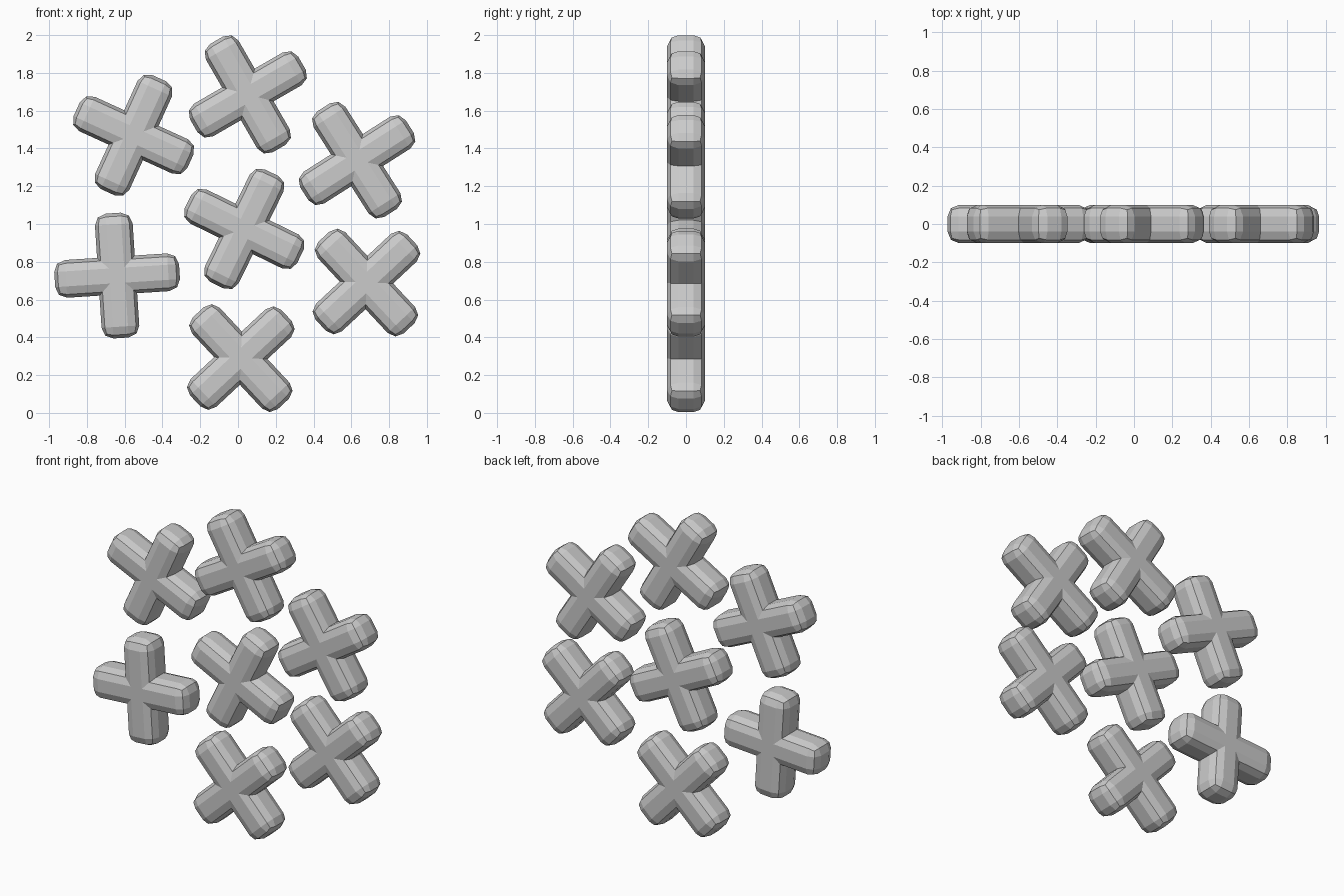
import bpy, bmesh
from math import radians

if "Cube" in bpy.data.objects:
    bpy.data.objects.remove(bpy.data.objects["Cube"])

L, W, D, R = 0.331, 0.1, 0.1, 0.06   # arm reach, half width, half depth, edge rounding


def cross_mesh():
    """Plus-shaped prism with every edge rounded except the four inner corners."""
    outline = [(L, -W), (L, W), (W, W), (W, L), (-W, L), (-W, W),
               (-L, W), (-L, -W), (-W, -W), (-W, -L), (W, -L), (W, -W)]
    bm = bmesh.new()
    front = bm.faces.new([bm.verts.new((x, -D, z)) for x, z in outline])
    ext = bmesh.ops.extrude_face_region(bm, geom=[front], use_keep_orig=True)
    moved = [g for g in ext["geom"] if isinstance(g, bmesh.types.BMVert)]
    bmesh.ops.translate(bm, verts=moved, vec=(0, 2 * D, 0))
    bmesh.ops.recalc_face_normals(bm, faces=bm.faces)

    def inner(e):
        return all(abs(abs(v.co.x) - W) < 1e-4 and abs(abs(v.co.z) - W) < 1e-4
                   for v in e.verts)
    edges = [e for e in bm.edges if not inner(e)]
    bmesh.ops.bevel(bm, geom=edges, offset=R, offset_type='OFFSET', segments=2,
                    profile=0.5, affect='EDGES', clamp_overlap=False)
    bmesh.ops.recalc_face_normals(bm, faces=bm.faces)
    me = bpy.data.meshes.new("cross_piece")
    bm.to_mesh(me)
    bm.free()
    return me


# x, z, counter-clockwise tilt seen from the front
pieces = [
    (0.015, 0.290, 43), (-0.64, 0.727, 3.7), (0.68, 0.69, 43),
    (0.63, 1.338, 32.5), (0.052, 1.686, 30), (-0.553, 1.47, -24.5),
    (0.033, 0.974, -26),
]
mesh = cross_mesh()
for i, (x, z, a) in enumerate(pieces):
    ob = bpy.data.objects.new(f"cross_piece_{i + 1}", mesh)
    ob.location = (x, 0, z)
    ob.rotation_euler = (0, -radians(a), 0)
    bpy.context.collection.objects.link(ob)
